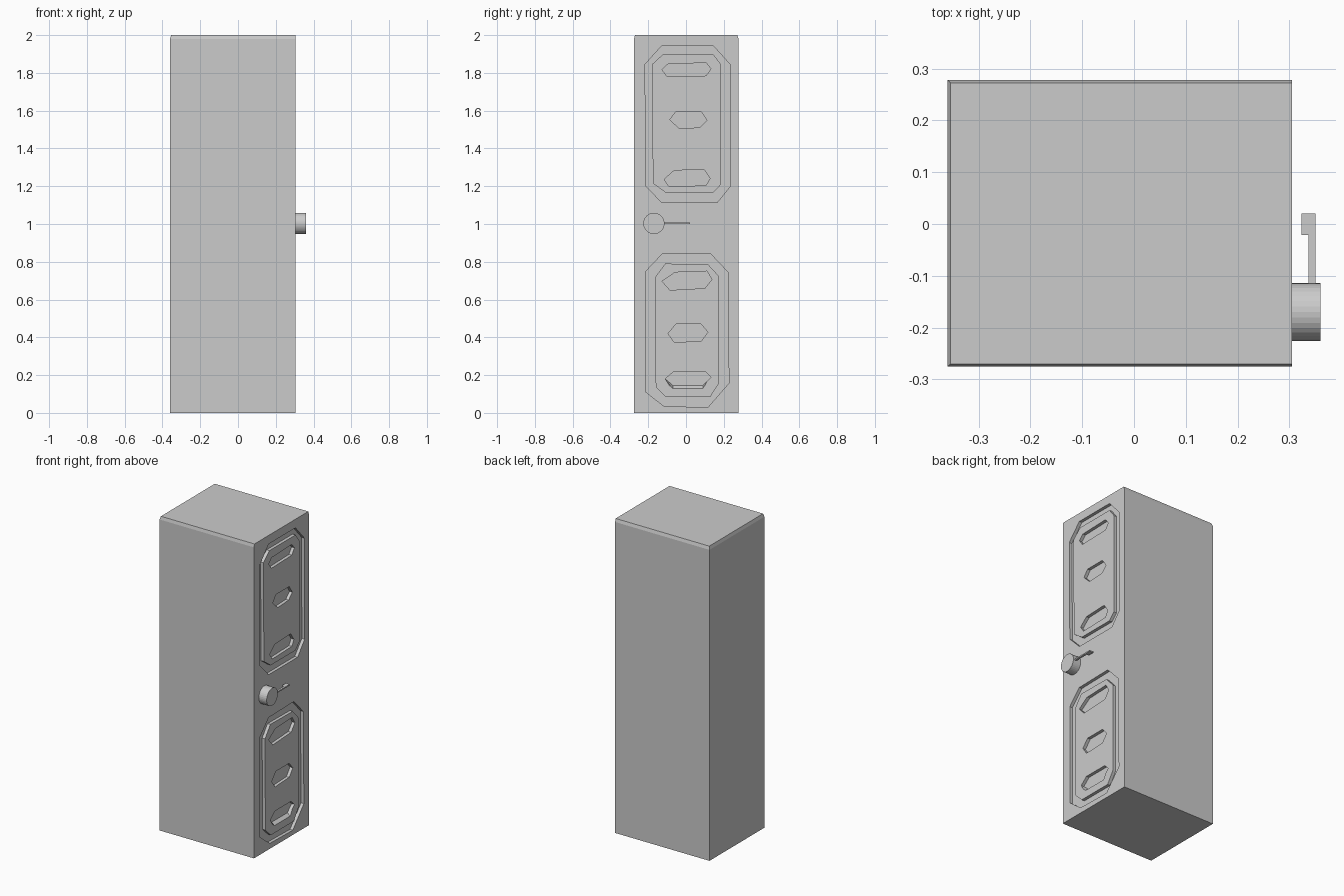
import bpy, bmesh
from mathutils import Matrix

if "Cube" in bpy.data.objects:
    bpy.data.objects.remove(bpy.data.objects["Cube"])

FACE, DEPTH = 0.305, 0.02


def finish(bm, name):
    bmesh.ops.recalc_face_normals(bm, faces=bm.faces)
    me = bpy.data.meshes.new(name)
    bm.to_mesh(me)
    bm.free()
    ob = bpy.data.objects.new(name, me)
    bpy.context.collection.objects.link(ob)
    return ob


def bridge(bm, a, b):
    for i in range(len(a)):
        j = (i + 1) % len(a)
        bm.faces.new((a[i], a[j], b[j], b[i]))


def loop(bm, pts, x):
    return [bm.verts.new((x, y, z)) for y, z in pts]


def slot(bm, pts, lift=0.0):
    # prism through the door face; lift slopes the lower wall
    mid = sum(z for _, z in pts) / len(pts)
    deep = [(y, z + (lift if z < mid - 0.01 else 0)) for y, z in pts]
    shallow = [(y, z - (lift if z < mid - 0.01 else 0)) for y, z in pts]
    a, b = loop(bm, shallow, FACE + DEPTH), loop(bm, deep, FACE - DEPTH)
    bridge(bm, a, b)
    bm.faces.new(a)
    bm.faces.new(b)


def groove(bm, outer, inner):
    # octagonal ring prism
    rings = [loop(bm, p, x) for p, x in ((outer, FACE + DEPTH), (outer, FACE - DEPTH),
                                         (inner, FACE - DEPTH), (inner, FACE + DEPTH))]
    for i in range(4):
        bridge(bm, rings[i], rings[(i + 1) % 4])


# cabinet body with a slim chamfer round three top edges
bm = bmesh.new()
sections = [(-0.36, -0.275, 0.278, 0), (-0.36, -0.275, 0.278, 1.98), (-0.354, -0.27, 0.272, 2)]
rows = [[bm.verts.new(p) for p in ((x, y0, z), (FACE, y0, z), (FACE, y1, z), (x, y1, z))]
        for x, y0, y1, z in sections]
bridge(bm, rows[0], rows[1])
bridge(bm, rows[1], rows[2])
bm.faces.new(rows[0])
bm.faces.new(rows[2])
body = finish(bm, "cabinet_body")

# door panel grooves and hand-cut slots, as one cutter
bm = bmesh.new()
groove(bm,
       [(-.217, 1.845), (-.127, 1.945), (.143, 1.945), (.233, 1.845),
        (.235, 1.20), (.164, 1.113), (-.127, 1.113), (-.212, 1.20)],
       [(-.18, 1.845), (-.12, 1.90), (.143, 1.90), (.185, 1.845),
        (.183, 1.207), (.143, 1.165), (-.106, 1.165), (-.175, 1.215)])
groove(bm,
       [(-.212, .75), (-.127, .84), (.127, .845), (.222, .745),
        (.227, .157), (.116, .03), (-.116, .035), (-.212, .11)],
       [(-.164, .718), (-.11, .79), (.116, .787), (.175, .723),
        (.175, .157), (.127, .083), (-.106, .083), (-.16, .136)])
slot(bm, [(-.127, 1.817), (-.095, 1.847), (.106, 1.853), (.132, 1.822), (.106, 1.785), (-.1, 1.78)])
slot(bm, [(-.085, 1.553), (-.053, 1.595), (.08, 1.595), (.111, 1.548), (.074, 1.511), (-.037, 1.506)])
slot(bm, [(-.116, 1.236), (-.063, 1.283), (.095, 1.289), (.127, 1.241), (.106, 1.204), (-.09, 1.199)])
slot(bm, [(-.127, .697), (-.058, .744), (.111, .75), (.137, .707), (.1, .66), (-.085, .65)])
slot(bm, [(-.095, .42), (-.053, .47), (.08, .47), (.116, .427), (.08, .38), (-.063, .374)])
slot(bm, [(-.11, .18), (-.063, .22), (.1, .22), (.132, .188), (.09, .13), (-.07, .13)], lift=0.016)
cutter = finish(bm, "door_cutter")
cutter.hide_render = True

mod = body.modifiers.new("door_relief", 'BOOLEAN')
mod.operation, mod.solver, mod.object = 'DIFFERENCE', 'EXACT', cutter
bpy.context.view_layer.objects.active = body
bpy.ops.object.modifier_apply(modifier=mod.name)
bpy.data.objects.remove(cutter)

# round lock hub on the door
bm = bmesh.new()
bmesh.ops.create_cone(bm, cap_ends=True, segments=32, radius1=0.056, radius2=0.056, depth=0.055,
                      matrix=Matrix.Translation((0.3325, -0.17, 1.003)) @ Matrix.Rotation(1.5707963, 4, 'Y'))
finish(bm, "lock_hub")

# thin L-shaped lever
bm = bmesh.new()
profile = [(.337, -.13), (.35, -.13), (.35, .02), (.323, .02), (.323, -.021), (.337, -.021)]
low, high = [[bm.verts.new((x, y, z)) for x, y in profile] for z in (1.0, 1.008)]
bridge(bm, low, high)
bm.faces.new(low)
bm.faces.new(high)
finish(bm, "door_lever")
